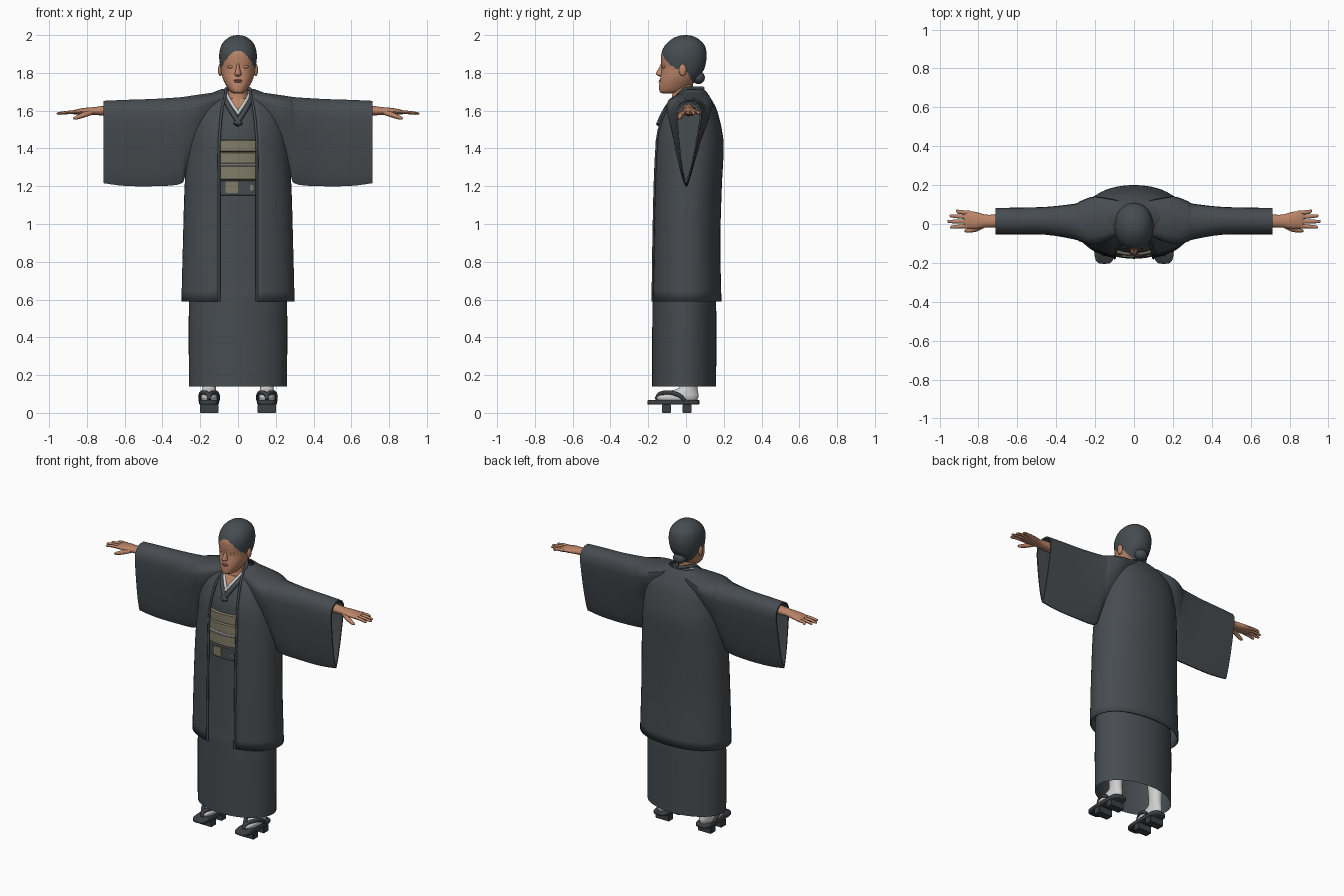
import bpy, bmesh, math
from mathutils import Vector


def material(name, rgb):
    m = bpy.data.materials.new(name)
    m.diffuse_color = (*rgb, 1)
    return m


CLOTH = material("charcoal cloth", (0.062, 0.072, 0.080))
HAIR = material("dark hair", (0.060, 0.072, 0.080))
SKIN = material("skin", (0.50, 0.235, 0.14))
LIPS = material("lips", (0.40, 0.15, 0.10))
OLIVE = material("olive brocade", (0.22, 0.20, 0.135))
WHITE = material("white cotton", (0.62, 0.62, 0.62))
WOOD = material("dark lacquer", (0.045, 0.050, 0.056))


def spline(rows, steps):
    """Catmull-Rom interpolation of table rows."""
    out = []
    for i in range(len(rows) - 1):
        a, b, c, d = (rows[max(i - 1, 0)], rows[i], rows[i + 1], rows[min(i + 2, len(rows) - 1)])
        for k in range(steps):
            t = k / steps
            out.append([0.5 * (2 * q + (r - p) * t + (2 * p - 5 * q + 4 * r - s) * t * t
                        + (3 * q - p - 3 * r + s) * t ** 3) for p, q, r, s in zip(a, b, c, d)])
    return out + [list(rows[-1])]


def finish(name, bm, mat, angle=50):
    bmesh.ops.recalc_face_normals(bm, faces=bm.faces)
    me = bpy.data.meshes.new(name)
    bm.to_mesh(me)
    bm.free()
    ob = bpy.data.objects.new(name, me)
    bpy.context.collection.objects.link(ob)
    me.materials.append(mat)
    bpy.ops.object.select_all(action='DESELECT')
    ob.select_set(True)
    bpy.context.view_layer.objects.active = ob
    bpy.ops.object.shade_smooth_by_angle(angle=math.radians(angle))
    return ob


def loft(name, rings, mat, closed=True, caps=(True, True)):
    bm = bmesh.new()
    vs = [[bm.verts.new(p) for p in r] for r in rings]
    n = len(vs[0])
    for a, b in zip(vs, vs[1:]):
        for i in range(n if closed else n - 1):
            j = (i + 1) % n
            bm.faces.new((a[i], a[j], b[j], b[i]))
    for flag, r in zip(caps, (vs[0], vs[-1])):
        if flag:
            bm.faces.new(r)
    return finish(name, bm, mat)


def oval(z, w, yf, yb, gap=0, e=2.0, n=48, x0=0):
    """Horizontal ring with an optional opening at the front."""
    yc, d = (yf + yb) / 2, (yb - yf) / 2
    a0 = math.asin(min(1, (gap / w) ** (e / 2))) if gap > 0 else 0
    count = n if gap > 0 else n + 1
    pts = []
    for i in range(n):
        t = a0 + (2 * math.pi - 2 * a0) * i / (count - 1)
        s, c = math.sin(t), math.cos(t)
        pts.append((x0 + w * math.copysign(abs(s) ** (2 / e), s),
                    yc - d * math.copysign(abs(c) ** (2 / e), c), z))
    return pts


def ball(name, loc, size, mat):
    bm = bmesh.new()
    bmesh.ops.create_uvsphere(bm, u_segments=20, v_segments=12, radius=1)
    for v in bm.verts:
        v.co = Vector(v.co[i] * size[i] + loc[i] for i in range(3))
    return finish(name, bm, mat)


def box(name, loc, size, mat, bevel=0.0):
    bm = bmesh.new()
    bmesh.ops.create_cube(bm, size=1)
    for v in bm.verts:
        v.co = Vector(v.co[i] * size[i] + loc[i] for i in range(3))
    if bevel:
        bmesh.ops.bevel(bm, geom=bm.edges[:], offset=bevel, segments=2, affect='EDGES')
    return finish(name, bm, mat, 30)


def tube(name, pts, radii, mat, n=10, flat=1.0):
    """Tube along a path; flat squashes it vertically."""
    rows = spline([(*p, r) for p, r in zip(pts, radii)], 4)
    rings = []
    for i, row in enumerate(rows):
        d = (Vector(rows[min(i + 1, len(rows) - 1)][:3]) - Vector(rows[max(i - 1, 0)][:3])).normalized()
        side = d.cross(Vector((0, 0, 1))).normalized()
        up = side.cross(d)
        rings.append([Vector(row[:3]) + row[3] * (side * math.cos(a) + up * math.sin(a) * flat)
                      for a in (2 * math.pi * k / n for k in range(n))])
    return loft(name, rings, mat)


# Open coat: height, half width, front, back, half opening
coat_rows = [(0.59, 0.30, -0.184, 0.188, 0.10), (0.90, 0.292, -0.180, 0.182, 0.10),
             (1.20, 0.283, -0.174, 0.190, 0.10), (1.40, 0.268, -0.166, 0.200, 0.10),
             (1.50, 0.255, -0.153, 0.190, 0.095), (1.60, 0.235, -0.115, 0.165, 0.085),
             (1.66, 0.195, -0.072, 0.135, 0.072), (1.695, 0.135, -0.040, 0.112, 0.065),
             (1.715, 0.085, -0.012, 0.095, 0.060)]
coat = loft("coat_body", [oval(*r, e=2.15) for r in spline(coat_rows, 4)], CLOTH,
            closed=False, caps=(False, False))
thick = coat.modifiers.new("thickness", 'SOLIDIFY')
thick.thickness = 0.008
thick.offset = -1

# Inner robe, open at the hem
robe_rows = [(0.14, 0.260, -0.179, 0.160), (0.58, 0.260, -0.178, 0.160), (0.70, 0.245, -0.172, 0.155),
             (1.15, 0.225, -0.156, 0.155), (1.40, 0.205, -0.150, 0.155), (1.50, 0.185, -0.141, 0.145),
             (1.58, 0.135, -0.115, 0.115), (1.64, 0.085, -0.078, 0.085), (1.685, 0.062, -0.045, 0.060)]
loft("robe", [oval(*r) for r in spline(robe_rows, 4)], CLOTH, caps=(False, True))


def band(name, z0, z1, w, yf, mat):
    loft(name, [oval(z, w, yf + o, 0.15, e=2.2) for z, o in
                ((z0, 0.006), (z0 + 0.004, 0), (z1 - 0.004, 0), (z1, 0.006))], mat)


# Sash layers, cord and fold below
band("sash_lower", 1.234, 1.308, 0.20, -0.164, OLIVE)
band("sash_upper", 1.318, 1.380, 0.20, -0.164, OLIVE)
band("sash_top", 1.382, 1.445, 0.20, -0.161, OLIVE)
band("sash_cord", 1.306, 1.320, 0.20, -0.166, WHITE)
band("robe_fold", 1.15, 1.232, 0.21, -0.166, CLOTH)
box("fold_patch_large", (-0.033, -0.166, 1.195), (0.065, 0.008, 0.06), OLIVE, 0.003)
box("fold_patch_small", (0.073, -0.160, 1.192), (0.018, 0.008, 0.03), OLIVE, 0.003)

# Neck, chest opening and crossed collars
loft("neck", [oval(z, w, f, b, n=32) for z, w, f, b in
              ((1.60, 0.075, -0.095, 0.05), (1.66, 0.056, -0.075, 0.04),
               (1.71, 0.050, -0.070, 0.035), (1.79, 0.052, -0.070, 0.04))], SKIN)
loft("chest", [[(x, y - o, z) for x, y, z in
                ((-0.045, -0.068, 1.665), (0.045, -0.068, 1.665), (0, -0.112, 1.592))]
               for o in (0, 0.008)], SKIN)
for s, side in ((-1, "left"), (1, "right")):
    tube(side + "_white_collar", [(0, 0.055, 1.700), (s * 0.055, 0.01, 1.695), (s * 0.05, -0.062, 1.665),
                                  (s * 0.022, -0.104, 1.620), (-s * 0.006, -0.124, 1.580)], [0.009] * 5, WHITE)
    tube(side + "_robe_collar", [(0, 0.070, 1.695), (s * 0.066, 0.02, 1.690), (s * 0.064, -0.060, 1.655),
                                 (s * 0.036, -0.110, 1.600), (-s * 0.012, -0.145, 1.525)], [0.014] * 5, CLOTH)
    # Rolled coat edge running down the front
    edge = [oval(*r, e=2.15)[0 if s > 0 else -1] for r in coat_rows]
    tube(side + "_coat_edge", edge + [(0, 0.092, 1.718)], [0.007] * 8 + [0.010, 0.010], CLOTH, n=8)

# Hanging sleeves: distance, front, back, top, bottom
sleeve_rows = [(0.08, -0.055, 0.125, 1.703, 1.50), (0.20, -0.100, 0.145, 1.686, 1.36),
               (0.275, -0.088, 0.122, 1.675, 1.265), (0.305, -0.076, 0.108, 1.671, 1.212),
               (0.45, -0.052, 0.092, 1.662, 1.200), (0.60, -0.050, 0.088, 1.657, 1.202),
               (0.712, -0.050, 0.086, 1.652, 1.216)]
drop = [(0, 0.05), (0.04, 0.16), (0.15, 0.35), (0.35, 0.60), (0.60, 0.84), (0.80, 1.0),
        (0.90, 0.95), (0.96, 0.70), (1.0, 0.28)]


def sleeve_ring(s, row, shrink=0.0):
    x, f, b, top, bot = row
    c, d = (f + b) / 2, (b - f) / 2 - shrink
    top, bot = top - shrink, bot + 2 * shrink
    pts = [(c - 0.018 * (1 - v), d * w, bot + (top - bot) * v) for v, w in drop]
    return [(s * x, y + w, z) for y, w, z in pts] + [(s * x, y - w, z) for y, w, z in reversed(pts)]


for s, side in ((-1, "left"), (1, "right")):
    rings = [sleeve_ring(s, r) for r in spline(sleeve_rows, 4)]
    rings += [sleeve_ring(s, sleeve_rows[-1], 0.009), sleeve_ring(s, (0.56, *sleeve_rows[-1][1:]), 0.010)]
    loft(side + "_sleeve", rings, CLOTH)

    # Forearm and palm
    arm = [(0.55, 0.015, 1.602, 0.036, 0.032), (0.70, 0.015, 1.600, 0.034, 0.026),
           (0.76, 0.015, 1.598, 0.033, 0.021), (0.81, 0.018, 1.596, 0.043, 0.019),
           (0.855, 0.022, 1.593, 0.045, 0.014), (0.875, 0.022, 1.591, 0.038, 0.009)]
    loft(side + "_hand", [[(s * x, y + ry * math.cos(k * math.pi / 8), z + rz * math.sin(k * math.pi / 8))
                           for k in range(16)] for x, y, z, ry, rz in spline(arm, 3)], SKIN)
    for name, y0, y1, tip in (("little", 0.057, 0.068, 0.915), ("ring", 0.035, 0.042, 0.948),
                              ("middle", 0.012, 0.013, 0.960), ("index", -0.010, -0.016, 0.945)):
        tube(f"{side}_{name}_finger", [(s * 0.845, y0, 1.593), (s * 0.90, (y0 + y1) / 2, 1.591),
                                       (s * (tip - 0.008), y1, 1.585), (s * tip, y1, 1.584)],
             [0.0115, 0.010, 0.008, 0.003], SKIN, 8, 0.85)
    tube(side + "_thumb", [(s * 0.775, -0.005, 1.592), (s * 0.815, -0.026, 1.578),
                           (s * 0.858, -0.034, 1.562), (s * 0.872, -0.035, 1.558)],
         [0.015, 0.014, 0.010, 0.004], SKIN, 8)

    # Sock and leg
    fx = s * 0.153
    sock = [(0.066, 0.040, -0.150, 0.058), (0.085, 0.044, -0.158, 0.066), (0.100, 0.041, -0.125, 0.066),
            (0.120, 0.037, -0.070, 0.062), (0.150, 0.036, -0.030, 0.060), (0.30, 0.044, -0.040, 0.060)]
    loft(side + "_sock", [oval(*r, n=24, x0=fx) for r in spline(sock, 3)], WHITE)
    # Raised sandal
    loft(side + "_sandal_board", [oval(z, 0.053 - i, -0.205 + i, 0.072 - i, e=4, n=32, x0=fx) for z, i in
                                  ((0.044, 0.004), (0.048, 0), (0.062, 0), (0.067, 0.004))], WOOD)
    for name, y in (("front", -0.103), ("back", 0.005)):
        box(f"{side}_sandal_{name}_tooth", (fx, y, 0.023), (0.098, 0.048, 0.046), WOOD, 0.003)
    for t in (-1, 1):
        tube(f"{side}_strap_{'inner' if t * s < 0 else 'outer'}",
             [(fx, -0.158, 0.070), (fx + t * 0.006, -0.138, 0.100), (fx + t * 0.034, -0.085, 0.108),
              (fx + t * 0.046, -0.035, 0.092), (fx + t * 0.047, -0.005, 0.064)],
             [0.009, 0.012, 0.012, 0.011, 0.009], WOOD)

    # Ear and eyelid
    ball(side + "_ear", (s * 0.094, -0.018, 1.815), (0.012, 0.020, 0.032), SKIN)
    ball(side + "_eyelid", (s * 0.038, -0.117, 1.832), (0.018, 0.010, 0.008), SKIN)

# Head with hair picked out by a curved hairline
head_rows = [(1.692, 0.022, -0.125, -0.050), (1.702, 0.042, -0.140, -0.010), (1.735, 0.064, -0.142, 0.030),
             (1.775, 0.082, -0.136, 0.065), (1.82, 0.092, -0.129, 0.096), (1.87, 0.099, -0.132, 0.108),
             (1.91, 0.098, -0.129, 0.108), (1.95, 0.086, -0.108, 0.096), (1.98, 0.060, -0.073, 0.065),
             (1.995, 0.032, -0.040, 0.034), (2.0, 0.006, -0.010, 0.006)]
head = loft("head", [oval(*r, e=2.15, n=72) for r in spline(head_rows, 6)], SKIN)
head.data.materials.append(HAIR)
for p in head.data.polygons:
    x, y, z = p.center
    line = 1.918 - 12 * x * x if y < -0.02 else 1.838 - 1.6 * (y + 0.02)
    p.material_index = int(z > max(line, 1.745))
ball("hair_bun", (0, 0.066, 1.775), (0.042, 0.034, 0.034), HAIR)

# Nose and mouth
loft("nose", [oval(*r, n=16) for r in spline([(1.782, 0.008, -0.142, -0.115), (1.790, 0.019, -0.156, -0.11),
                                              (1.802, 0.015, -0.158, -0.11), (1.830, 0.009, -0.141, -0.11),
                                              (1.855, 0.007, -0.130, -0.11)], 3)], SKIN)
ball("upper_lip", (0, -0.134, 1.760), (0.024, 0.010, 0.005), LIPS)
ball("lower_lip", (0, -0.135, 1.752), (0.020, 0.010, 0.005), LIPS)
